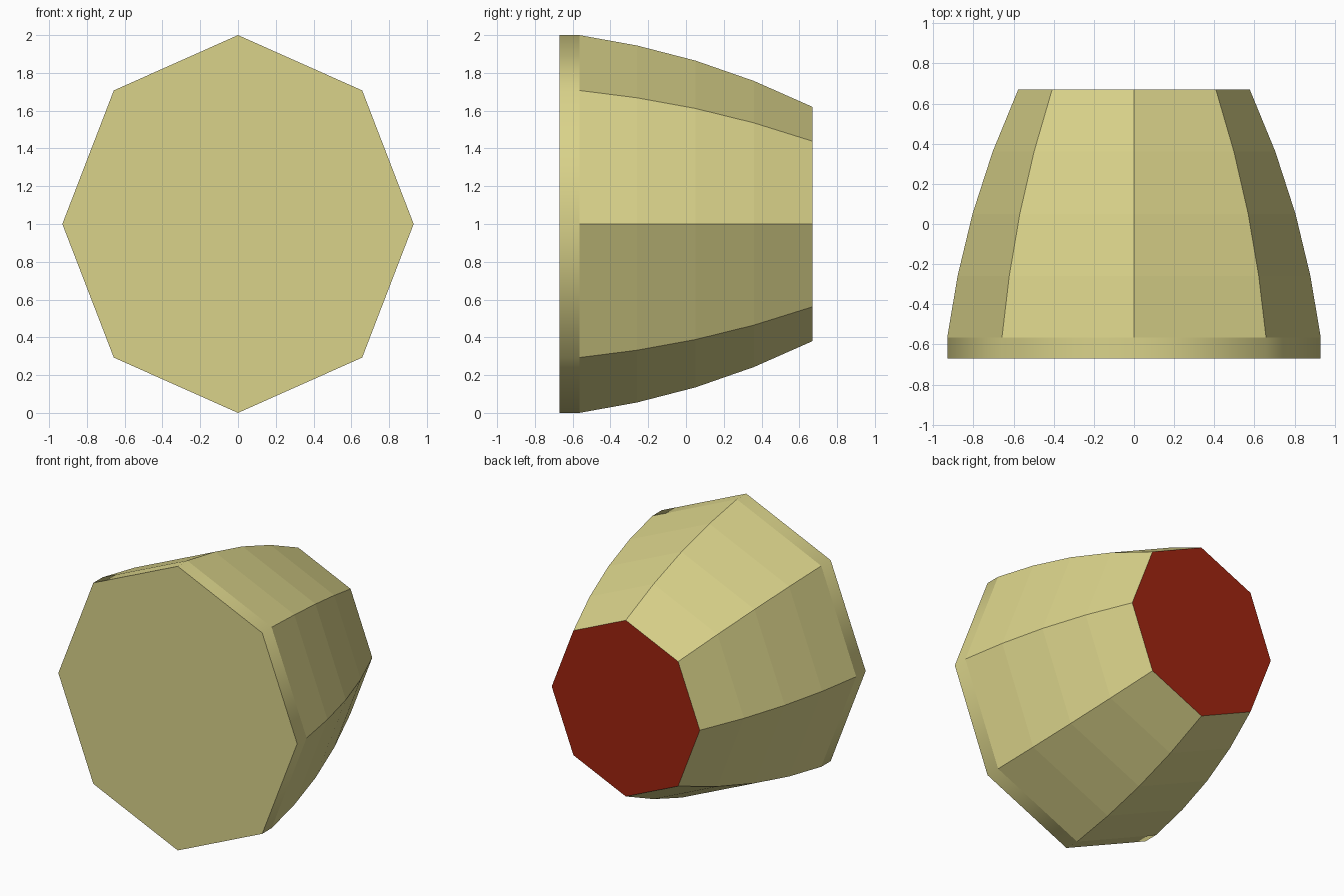
import bpy, bmesh, math

if "Cube" in bpy.data.objects:
    bpy.data.objects.remove(bpy.data.objects["Cube"])

def material(name, rgb):
    m = bpy.data.materials.new(name)
    m.diffuse_color = (*rgb, 1)
    m.use_nodes = True
    m.node_tree.nodes["Principled BSDF"].inputs["Base Color"].default_value = m.diffuse_color
    return m

# Profile from front rim to back end: (y, radius)
PROFILE = [(-0.67, 1.0), (-0.565, 1.0), (-0.26, 0.945),
           (0.05, 0.865), (0.36, 0.757), (0.67, 0.62)]
SIDES, WIDTH = 8, 0.93

bm = bmesh.new()
rings = []
for y, r in PROFILE:
    rings.append([bm.verts.new((WIDTH * r * math.sin(2 * math.pi * i / SIDES), y,
                                1 + r * math.cos(2 * math.pi * i / SIDES)))
                  for i in range(SIDES)])

# Tapered wall, with a smooth-shaded front rim
for k in range(len(rings) - 1):
    a, b = rings[k], rings[k + 1]
    for i in range(SIDES):
        j = (i + 1) % SIDES
        f = bm.faces.new((a[i], a[j], b[j], b[i]))
        f.smooth = k == 0

# Front cap and red back cap
bm.faces.new(rings[0])
bm.faces.new(rings[-1]).material_index = 1
bmesh.ops.recalc_face_normals(bm, faces=bm.faces)

# Hard borders on both sides of the rim
for ring in rings[:2]:
    for i in range(SIDES):
        bm.edges.get((ring[i], ring[(i + 1) % SIDES])).smooth = False

mesh = bpy.data.meshes.new("tapered_barrel")
bm.to_mesh(mesh)
bm.free()
mesh.materials.append(material("pale straw", (0.70, 0.65, 0.255)))
mesh.materials.append(material("dark red", (0.35, 0.018, 0.005)))
obj = bpy.data.objects.new("tapered_barrel", mesh)
bpy.context.collection.objects.link(obj)
